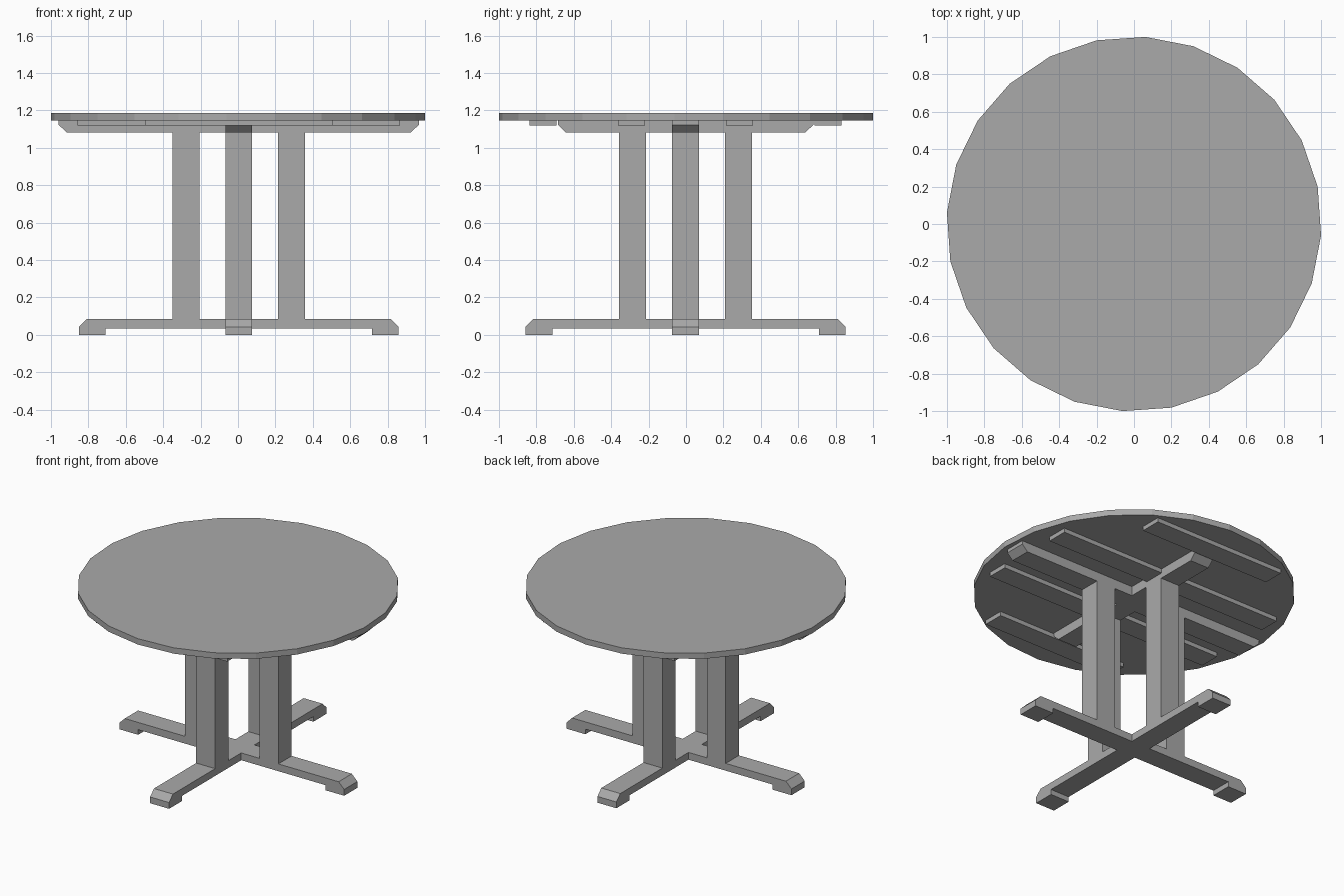
import bpy, bmesh, math
from mathutils import Matrix, Vector

if "Cube" in bpy.data.objects:
    bpy.data.objects.remove(bpy.data.objects["Cube"])

# Shared finish
grey = bpy.data.materials.new("plain_grey")
grey.diffuse_color = (0.4, 0.4, 0.4, 1)
grey.use_nodes = True
grey.node_tree.nodes["Principled BSDF"].inputs["Base Color"].default_value = grey.diffuse_color

W = 0.072                               # half width of every timber
OFFSET = Vector((0.004, -0.002, 0))     # frame sits slightly off the top's centre


def finish(name, bm):
    bmesh.ops.recalc_face_normals(bm, faces=bm.faces)
    mesh = bpy.data.meshes.new(name)
    bm.to_mesh(mesh)
    bm.free()
    mesh.materials.append(grey)
    obj = bpy.data.objects.new(name, mesh)
    bpy.context.collection.objects.link(obj)
    return obj


def timber(name, half_profile, angle):
    """Mirror an (x, z) half profile, extrude it across its width, turn about z."""
    profile = half_profile + [(-x, z) for x, z in reversed(half_profile)]
    bm = bmesh.new()
    face = bm.faces.new([bm.verts.new((x, -W, z)) for x, z in profile])
    ext = bmesh.ops.extrude_face_region(bm, geom=[face])
    moved = [g for g in ext["geom"] if isinstance(g, bmesh.types.BMVert)]
    bmesh.ops.translate(bm, verts=moved, vec=(0, 2 * W, 0))
    bmesh.ops.transform(bm, verts=bm.verts, matrix=Matrix.Translation(OFFSET) @ Matrix.Rotation(angle, 4, 'Z'))
    return finish(name, bm)


def box(name, x0, x1, y0, y1, z0, z1):
    bm = bmesh.new()
    bmesh.ops.create_cube(bm, size=1)
    for v in bm.verts:
        v.co = Vector((x1 if v.co.x > 0 else x0, y1 if v.co.y > 0 else y0,
                       z1 if v.co.z > 0 else z0)) + OFFSET
    return finish(name, bm)


# Round top with 24 sides
bm = bmesh.new()
bmesh.ops.create_cone(bm, cap_ends=True, segments=24, radius1=1.002, radius2=1.002, depth=0.04,
                      matrix=Matrix.Translation((0, 0, 1.167)) @ Matrix.Rotation(math.radians(-3.5), 4, 'Z'))
finish("table_top", bm)

# Crossed floor bars with feet, and crossed bearers under the top
foot_profile = [(0.712, 0.035), (0.712, 0), (0.855, 0), (0.855, 0.043), (0.813, 0.085)]
for axis, angle, reach in (("long", 0, 0.963), ("short", math.pi / 2, 0.683)):
    timber("floor_bar_" + axis, foot_profile, angle)
    timber("bearer_" + axis, [(reach - 0.042, 1.083), (reach, 1.123), (reach, 1.147)], angle)

# Four square posts
for i, (dx, dy) in enumerate(((1, 0), (0, 1), (-1, 0), (0, -1))):
    cx, cy = dx * 0.283, dy * 0.283
    box(f"post_{i + 1}", cx - W, cx + W, cy - W, cy + W, 0.085, 1.083)

# Flat battens across the underside
for side in (-1, 1):
    for name, y, half in (("inner", 0.289, 0.863), ("outer", 0.762, 0.5)):
        cy = side * y
        box(f"batten_{name}_{'back' if side > 0 else 'front'}",
            -half, half, cy - W, cy + W, 1.118, 1.147)
